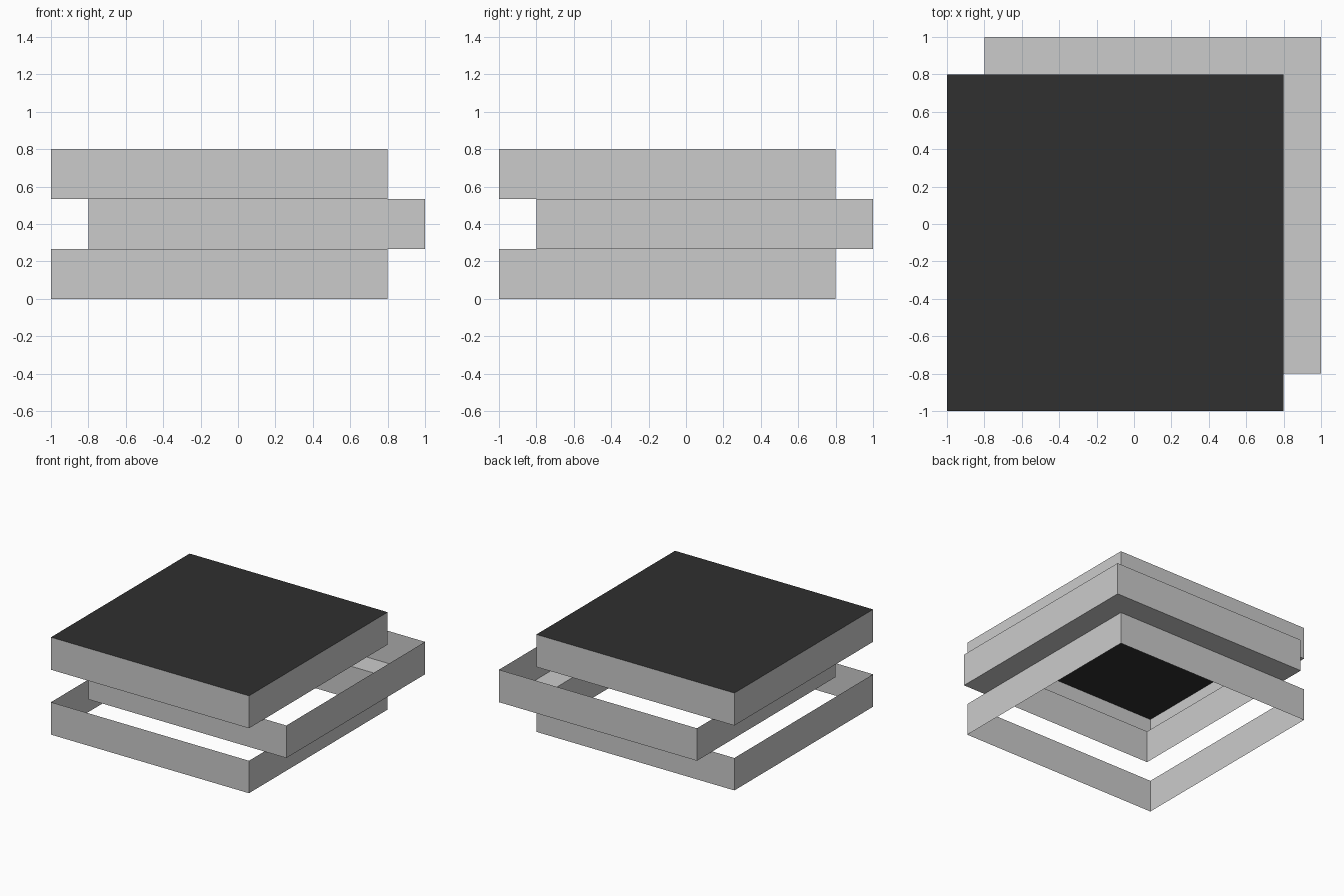
import bpy
import bmesh

cube = bpy.data.objects.get("Cube")
if cube:
    bpy.data.objects.remove(cube, do_unlink=True)

SIZE = 1.8      # side of each square tier
STEP = 0.2      # diagonal offset between tiers
TIER = 0.8 / 3  # height of a tier


def make_material(name, value):
    mat = bpy.data.materials.new(name)
    mat.use_nodes = True
    colour = (value, value, value, 1)
    mat.diffuse_color = colour
    mat.node_tree.nodes["Principled BSDF"].inputs["Base Color"].default_value = colour
    return mat


grey = make_material("light grey", 0.6)
black = make_material("charcoal", 0.029)


def finish(name, bm, mat):
    mesh = bpy.data.meshes.new(name)
    bm.to_mesh(mesh)
    bm.free()
    mesh.materials.append(mat)
    obj = bpy.data.objects.new(name, mesh)
    bpy.context.collection.objects.link(obj)
    return obj


def square(start):
    end = start + SIZE
    return [(start, start), (end, start), (end, end), (start, end)]


def wall_ring(name, start, z):
    """Open square band of single-sheet walls."""
    bm = bmesh.new()
    low = [bm.verts.new((x, y, z)) for x, y in square(start)]
    high = [bm.verts.new((x, y, z + TIER)) for x, y in square(start)]
    for i in range(4):
        j = (i + 1) % 4
        bm.faces.new((low[i], low[j], high[j], high[i]))
    finish(name, bm, grey)


def sheet(name, outline, z, mat, down=False):
    """Flat horizontal face."""
    bm = bmesh.new()
    face = bm.faces.new([bm.verts.new((x, y, z)) for x, y in outline])
    if down:
        face.normal_flip()
    finish(name, bm, mat)


# Three staggered bands
for level, name in enumerate(("lower_walls", "middle_walls", "upper_walls")):
    wall_ring(name, -1 + STEP * (level % 2), level * TIER)

# L-shaped undersides where a tier overhangs the one below
inner, outer = 1 - STEP, 1
ledge = [(outer, -inner), (outer, outer), (-inner, outer),
         (-inner, inner), (inner, inner), (inner, -inner)]
sheet("middle_overhang", ledge, TIER, grey, down=True)
sheet("upper_overhang", [(-x, -y) for x, y in ledge], 2 * TIER, grey, down=True)

# Dark lid
sheet("top_lid", square(-1), 3 * TIER, black)
